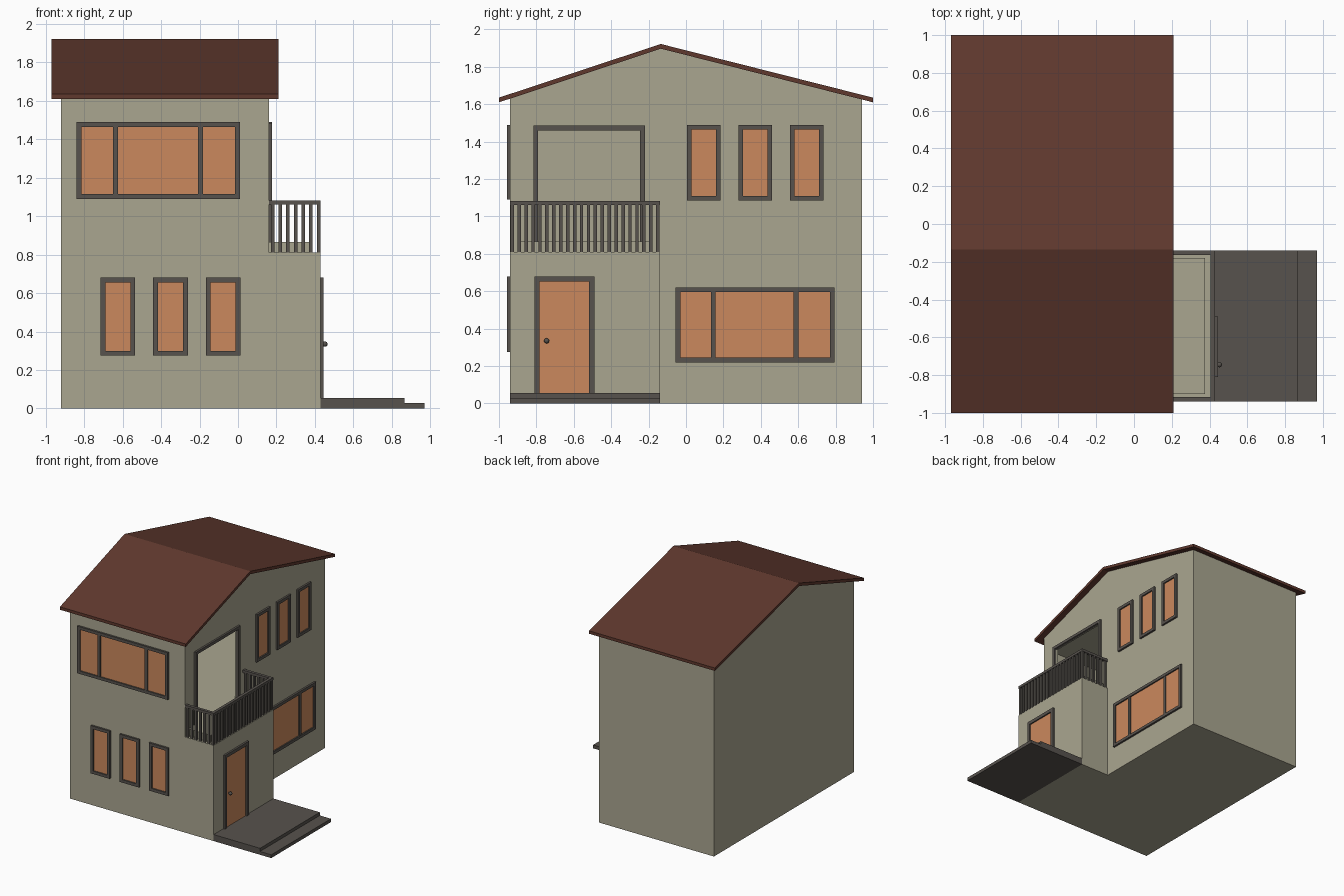
import bpy, bmesh
from mathutils import Vector

if "Cube" in bpy.data.objects:
    bpy.data.objects.remove(bpy.data.objects["Cube"])


def material(name, rgb):
    m = bpy.data.materials.new(name)
    m.diffuse_color = (*rgb, 1)
    m.use_nodes = True
    m.node_tree.nodes["Principled BSDF"].inputs["Base Color"].default_value = m.diffuse_color
    return m


WALL = material("wall_paint", (0.40, 0.38, 0.28))
ROOF = material("roof_tile", (0.115, 0.04, 0.027))
TRIM = material("dark_trim", (0.095, 0.085, 0.075))
GLASS = material("warm_glass", (0.60, 0.25, 0.11))


def finish(name, bm, mat):
    bmesh.ops.recalc_face_normals(bm, faces=bm.faces)
    me = bpy.data.meshes.new(name)
    bm.to_mesh(me)
    bm.free()
    ob = bpy.data.objects.new(name, me)
    bpy.context.collection.objects.link(ob)
    if mat:
        me.materials.append(mat)
    return ob


def add_box(bm, x0, x1, y0, y1, z0, z1):
    vs = bmesh.ops.create_cube(bm, size=1)["verts"]
    bmesh.ops.scale(bm, vec=(x1 - x0, y1 - y0, z1 - z0), verts=vs)
    bmesh.ops.translate(bm, vec=((x0 + x1) / 2, (y0 + y1) / 2, (z0 + z1) / 2), verts=vs)


def boxes(name, mat, *dims):
    bm = bmesh.new()
    for d in dims:
        add_box(bm, *d)
    return finish(name, bm, mat)


def extrude_x(name, mat, profile, x0, x1):
    bm = bmesh.new()
    f = bm.faces.new([bm.verts.new((x0, y, z)) for y, z in profile])
    r = bmesh.ops.extrude_face_region(bm, geom=[f])
    vs = [v for v in r["geom"] if isinstance(v, bmesh.types.BMVert)]
    bmesh.ops.translate(bm, vec=(x1 - x0, 0, 0), verts=vs)
    return finish(name, bm, mat)


def window(name, side, plane, a0, a1, z0, z1, mullions=(), w=0.025, glass=True, sill=True):
    """Frame on a wall; side 'front' runs along x, side 'right' runs along y."""
    def place(u0, u1, v0, v1, depth):
        if side == "front":
            return (u0, u1, plane - depth, plane + 0.005, v0, v1)
        return (plane - 0.005, plane + depth, u0, u1, v0, v1)
    low = z0 + w if sill else z0
    bars = [place(a0, a0 + w, low, z1 - w, 0.016), place(a1 - w, a1, low, z1 - w, 0.016),
            place(a0, a1, z1 - w, z1, 0.016)]
    if sill:
        bars.append(place(a0, a1, z0, z0 + w, 0.016))
    bars += [place(m - 0.0125, m + 0.0125, low, z1 - w, 0.014) for m in mullions]
    boxes(name + "_frame", TRIM, *bars)
    if glass:
        boxes(name + "_pane", GLASS, place(a0 + w, a1 - w, low, z1 - w, 0.005))


# House body with gable ends
body = extrude_x("house_body", WALL,
                 [(-0.94, 0), (0.94, 0), (0.94, 1.627), (-0.135, 1.9), (-0.94, 1.63)], -0.92, 0.16)

# Upstairs room and balcony doorway hollowed out of the body
cutters = [boxes("room_cutter", None, (-0.9, 0.14, -0.92, 0.92, 0.865, 1.52)),
           boxes("doorway_cutter", None, (0.1, 0.3, -0.79, -0.24, 0.865, 1.465))]
for c in cutters:
    c.hide_render = True
    c.hide_viewport = True
    mod = body.modifiers.new(c.name, "BOOLEAN")
    mod.operation = "DIFFERENCE"
    mod.solver = "EXACT"
    mod.object = c

# Roof slab
extrude_x("roof", ROOF, [(-1, 1.61), (-0.135, 1.897), (1, 1.61),
                         (1, 1.635), (-0.135, 1.922), (-1, 1.635)], -0.97, 0.21)

# Entrance block, balcony floor and steps
boxes("entrance_block", WALL, (0.16, 0.43, -0.94, -0.14, 0, 0.81))
boxes("balcony_floor", WALL, (0.16, 0.375, -0.9, -0.18, 0.81, 0.865))
boxes("lower_step", TRIM, (0.43, 0.97, -0.94, -0.14, 0, 0.028))
boxes("upper_step", TRIM, (0.43, 0.865, -0.94, -0.14, 0.028, 0.055))

# Three narrow windows on each wall
for i in range(3):
    x = -0.715 + 0.274 * i
    window(f"front_narrow_window_{i + 1}", "front", -0.94, x, x + 0.18, 0.275, 0.68)
    y = 0.005 + 0.275 * i
    window(f"side_narrow_window_{i + 1}", "right", 0.16, y, y + 0.18, 1.085, 1.49)

# Wide windows, front door and open balcony doorway
window("front_wide_window", "front", -0.94, -0.84, 0.01, 1.09, 1.49, (-0.638, -0.195))
window("side_wide_window", "right", 0.16, -0.055, 0.795, 0.22, 0.62, (0.145, 0.588))
window("front_door", "right", 0.43, -0.81, -0.49, 0.055, 0.68, w=0.028, sill=False)
window("balcony_doorway", "right", 0.16, -0.815, -0.22, 0.865, 1.485, glass=False, sill=False)

# Door knob
bm = bmesh.new()
bmesh.ops.create_uvsphere(bm, u_segments=12, v_segments=8, radius=0.014)
bmesh.ops.translate(bm, vec=(0.452, -0.745, 0.335), verts=bm.verts)
add_box(bm, 0.432, 0.445, -0.751, -0.739, 0.329, 0.341)
knob = finish("door_knob", bm, TRIM)
for p in knob.data.polygons:
    p.use_smooth = len(p.vertices) < 5 and p.area < 0.0001

# Balcony railing: top rail and balusters on three sides
boxes("balcony_top_rail", TRIM, (0.405, 0.43, -0.94, -0.14, 1.06, 1.082),
      (0.16, 0.405, -0.94, -0.915, 1.06, 1.082), (0.16, 0.405, -0.165, -0.14, 1.06, 1.082))
h = 0.009
posts = []
for i in range(22):
    y = -0.929 + i * 0.778 / 21
    posts.append((0.41, 0.428, y - h, y + h, 0.81, 1.06))
for i in range(6):
    x = 0.18 + i * 0.0398
    for y in (-0.929, -0.151):
        posts.append((x - h, x + h, y - h, y + h, 0.81, 1.06))
boxes("balcony_balusters", TRIM, *posts)
